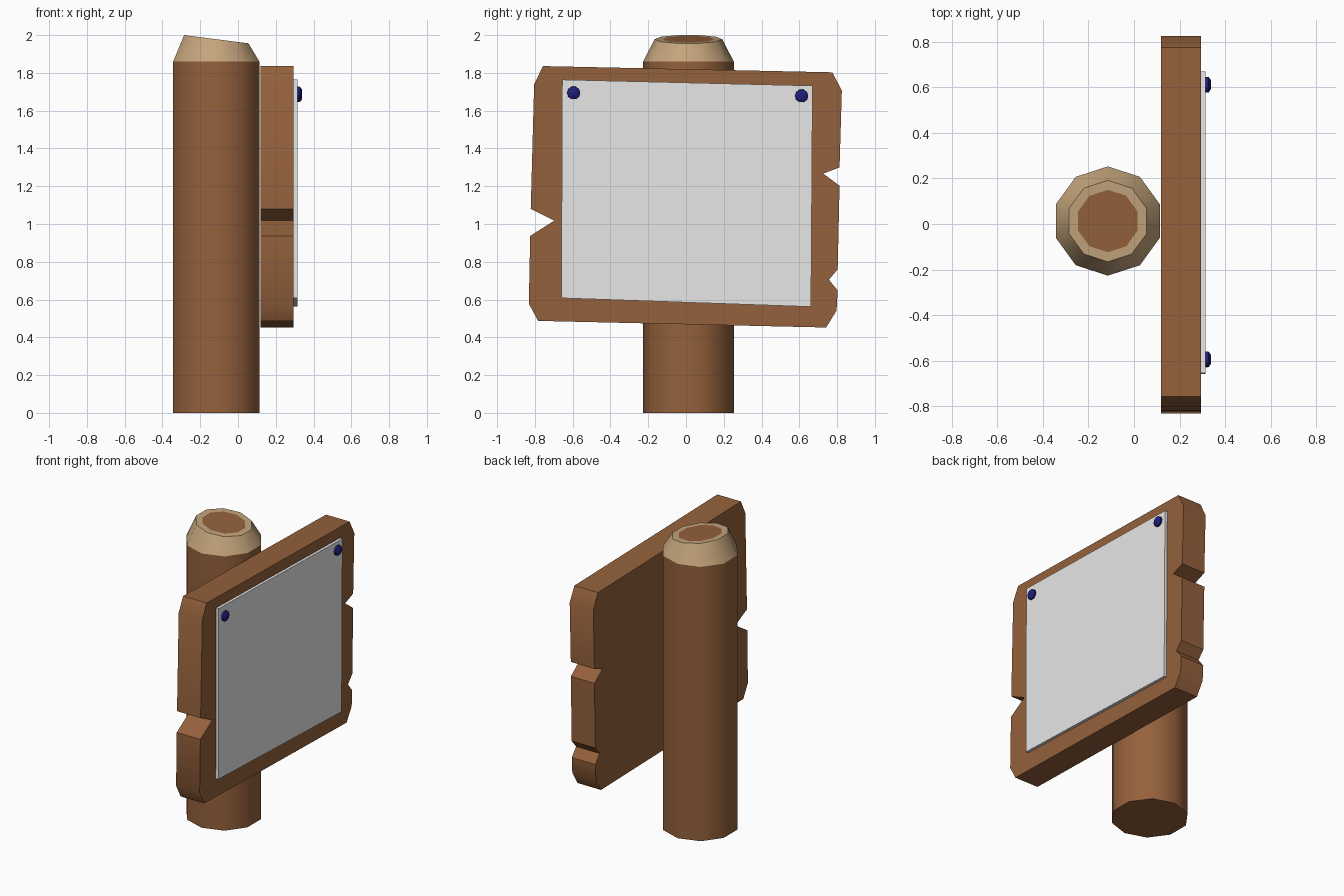
import bpy, bmesh, math
from mathutils import Vector

if "Cube" in bpy.data.objects:
    bpy.data.objects.remove(bpy.data.objects["Cube"])


def material(name, rgb):
    m = bpy.data.materials.new(name)
    m.diffuse_color = (*rgb, 1)
    m.use_nodes = True
    m.node_tree.nodes["Principled BSDF"].inputs["Base Color"].default_value = m.diffuse_color
    return m


BARK = material("brown wood", (0.30, 0.12, 0.045))
CUT = material("pale cut wood", (0.55, 0.37, 0.20))
PAPER = material("paper white", (0.80, 0.80, 0.80))
NAVY = material("navy pin", (0.013, 0.013, 0.20))


def finish(name, bm, mats, angle=40):
    """Fix normals, smooth with sharp edges above the angle, and link the object."""
    bmesh.ops.recalc_face_normals(bm, faces=bm.faces)
    for f in bm.faces:
        f.smooth = True
    for e in bm.edges:
        same = len({f.material_index for f in e.link_faces}) == 1
        e.smooth = same and e.calc_face_angle(0) < math.radians(angle)
    me = bpy.data.meshes.new(name)
    bm.to_mesh(me)
    bm.free()
    for m in mats:
        me.materials.append(m)
    ob = bpy.data.objects.new(name, me)
    bpy.context.collection.objects.link(ob)
    return ob


def loft(bm, rings, mat_ids):
    """Skin a stack of point rings; mat_ids: start cap, each band, end cap."""
    vs = [[bm.verts.new(p) for p in r] for r in rings]
    bm.faces.new(vs[0]).material_index = mat_ids[0]
    for a, b, m in zip(vs, vs[1:], mat_ids[1:]):
        for i in range(len(a)):
            j = (i + 1) % len(a)
            bm.faces.new((a[i], a[j], b[j], b[i])).material_index = m
    bm.faces.new(vs[-1]).material_index = mat_ids[-1]


def slab(name, outline, x0, x1, mat):
    """Extrude a (y, z) outline along x."""
    bm = bmesh.new()
    loft(bm, [[(x, y, z) for y, z in outline] for x in (x0, x1)], [0, 0, 0])
    return finish(name, bm, [mat], 30)


# Ten-sided post with a chamfered, slanted top and a darker core
CX, CY = -0.115, 0.013


def post_ring(r, z=None):
    pts = []
    for i in range(10):
        a = math.radians(90 + 36 * i)
        x, y = CX + r * math.cos(a), CY + r * math.sin(a)
        pts.append(Vector((x, y, 2.0 - 0.128 * (x + 0.285) if z is None else z)))
    return pts


bm = bmesh.new()
loft(bm, [post_ring(0.24, 0), post_ring(0.24, 1.86), post_ring(0.179), post_ring(0.137)],
     [0, 0, 1, 1, 0])
finish("post", bm, [BARK, CUT])

# Weathered board with clipped corners and notched sides
slab("sign_board", [
    (-0.757, 1.836), (0.775, 1.803), (0.825, 1.706), (0.813, 1.300), (0.727, 1.267),
    (0.813, 1.202), (0.803, 0.760), (0.757, 0.705), (0.803, 0.648), (0.797, 0.542),
    (0.742, 0.452), (-0.783, 0.487), (-0.832, 0.578), (-0.825, 0.937), (-0.697, 1.018),
    (-0.822, 1.080), (-0.804, 1.740)], 0.118, 0.295, BARK)

# Paper notice
slab("paper_notice", [(-0.655, 1.764), (0.670, 1.732), (0.662, 0.562), (-0.660, 0.608)],
     0.290, 0.314, PAPER)

# Two domed pins holding the paper
for name, py, pz in (("left_pin", -0.595, 1.694), ("right_pin", 0.612, 1.678)):
    bm = bmesh.new()
    rings = [[(x, py + r * math.cos(t * math.tau / 10), pz + r * math.sin(t * math.tau / 10))
              for t in range(10)]
             for x, r in ((0.310, 0.030), (0.317, 0.035), (0.328, 0.034), (0.338, 0.020))]
    loft(bm, rings, [0] * 5)
    finish(name, bm, [NAVY])
